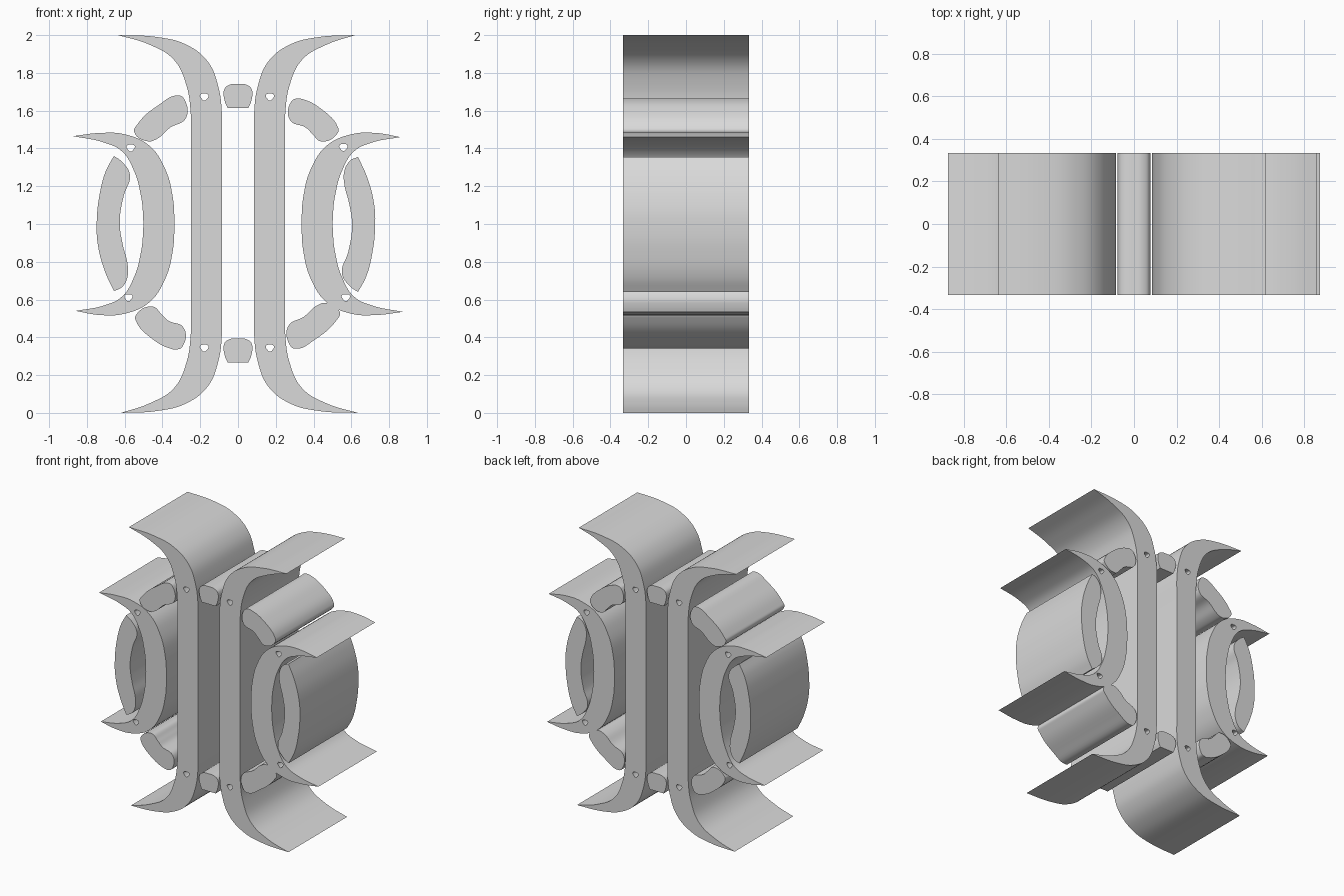
import bpy
import bmesh
import math

cube = bpy.data.objects.get("Cube")
if cube:
    bpy.data.objects.remove(cube, do_unlink=True)

HALF_DEPTH = 0.333

# One plain grey for every part
grey = bpy.data.materials.new("light grey")
grey.use_nodes = True
grey.diffuse_color = (0.7, 0.7, 0.7, 1)
grey.node_tree.nodes["Principled BSDF"].inputs["Base Color"].default_value = grey.diffuse_color


def add_loop(curve, points, corners=()):
    """Add a closed smooth outline, kept sharp at the given corner indices."""
    spline = curve.splines.new('BEZIER')
    spline.bezier_points.add(len(points) - 1)
    spline.use_cyclic_u = True
    spline.resolution_u = 6
    for i, (bezier, (x, z)) in enumerate(zip(spline.bezier_points, points)):
        bezier.co = (x, z, 0)
        kind = 'VECTOR' if i in corners else 'AUTO'
        bezier.handle_left_type = bezier.handle_right_type = kind


def extrude_part(name, points, corners=(), holes=()):
    """Fill an outline in the front plane, extrude it in depth and pierce it."""
    curve = bpy.data.curves.new(name, 'CURVE')
    curve.dimensions = '2D'
    curve.fill_mode = 'BOTH'
    curve.extrude = HALF_DEPTH
    add_loop(curve, points, corners)
    for cx, cz in holes:
        add_loop(curve, [(cx + x, cz + z) for x, z in HOLE])
    source = bpy.data.objects.new(name + "_outline", curve)
    bpy.context.collection.objects.link(source)
    bpy.context.view_layer.update()
    evaluated = source.evaluated_get(bpy.context.evaluated_depsgraph_get())
    mesh = bpy.data.meshes.new_from_object(evaluated)
    bpy.data.objects.remove(source, do_unlink=True)

    # Weld caps to walls so the part is one solid
    bm = bmesh.new()
    bm.from_mesh(mesh)
    bmesh.ops.remove_doubles(bm, verts=bm.verts, dist=0.0005)
    bmesh.ops.recalc_face_normals(bm, faces=bm.faces)
    bm.to_mesh(mesh)
    bm.free()

    mesh.materials.clear()
    mesh.materials.append(grey)
    part = bpy.data.objects.new(name, mesh)
    part.rotation_euler.x = math.pi / 2
    bpy.context.collection.objects.link(part)
    bpy.ops.object.select_all(action='DESELECT')
    part.select_set(True)
    bpy.context.view_layer.objects.active = part
    bpy.ops.object.shade_smooth_by_angle(angle=math.radians(30))
    return part


def half_turn(points, dx=0, dz=0):
    """Turn points half a revolution about the middle of the model."""
    return [(dx - x, 2 + dz - z) for x, z in points]


def flip(points):
    """Reflect points top to bottom."""
    return [(x, 2 - z) for x, z in points]


def two_tipped(top, bottom, convex, concave):
    """Outline with two sharp tips, edges given from the top tip to mid height."""
    points = [top] + convex + flip(convex[::-1])
    points += [bottom] + flip(concave) + concave[::-1]
    return points, (0, 1 + 2 * len(convex))


# Small rounded triangular hole
HOLE = [(-.021, .011), (0, .018), (.021, .011), (.013, -.01), (0, -.019), (-.013, -.01)]

# Tall bars with flared ends
bar, bar_tips = two_tipped(
    (-.635, 2), (-.62, 0),
    [(-.43, 1.99), (-.275, 1.95), (-.16, 1.86), (-.105, 1.73), (-.085, 1.58), (-.085, 1.5)],
    [(-.47, 1.95), (-.34, 1.87), (-.275, 1.74), (-.25, 1.58), (-.25, 1.5)])
extrude_part("right_bar", bar, bar_tips, [(-.178, 1.672), (-.178, .343)])
extrude_part("left_bar", half_turn(bar), bar_tips, [(.169, 1.672), (.169, .343)])

# Crescents outside the bars
crescent, crescent_tips = two_tipped(
    (-.873, 1.465), (-.86, .54),
    [(-.73, 1.482), (-.6, 1.475), (-.47, 1.415), (-.385, 1.29), (-.345, 1.14), (-.337, 1.04)],
    [(-.705, 1.43), (-.615, 1.385), (-.55, 1.28), (-.515, 1.155), (-.503, 1.05)])
extrude_part("right_crescent", crescent, crescent_tips, [(-.568, 1.402), (-.58, .61)])
extrude_part("left_crescent", half_turn(crescent), crescent_tips, [(.558, 1.405), (.571, .61)])

# Curved side panels between the crescent tips
panel = [(-.657, 1.36), (-.615, 1.33), (-.572, 1.26), (-.605, 1.15), (-.626, 1.01),
         (-.61, .89), (-.585, .79), (-.585, .72), (-.615, .665), (-.657, .645),
         (-.705, .75), (-.742, .89), (-.748, 1.01), (-.732, 1.16), (-.7, 1.28)]
extrude_part("right_side_panel", panel, (0, 9))
extrude_part("left_side_panel", half_turn(panel, -.022), (0, 9))

# Slanted blocks between bars and crescents
steep = [(-.55, 1.49), (-.535, 1.525), (-.42, 1.63), (-.31, 1.68), (-.284, 1.66),
         (-.276, 1.56), (-.36, 1.51), (-.43, 1.45), (-.48, 1.438)]
extrude_part("upper_right_block", steep)
extrude_part("lower_left_block", half_turn(steep, -.01, .02))

shallow = [(.283, 1.65), (.31, 1.664), (.345, 1.66), (.44, 1.61), (.53, 1.51), (.53, 1.485),
           (.44, 1.437), (.395, 1.475), (.36, 1.51), (.275, 1.55)]
extrude_part("upper_left_block", shallow)
extrude_part("lower_right_block", half_turn(shallow, -.012))

# Small blocks between the two bars
key = [(-.055, 1.615), (.055, 1.615), (.07, 1.65), (.072, 1.715), (.05, 1.735),
       (0, 1.742), (-.05, 1.735), (-.072, 1.715), (-.07, 1.65)]
extrude_part("top_centre_block", key, (0, 1))
extrude_part("bottom_centre_block", [(x, z - 1.347) for x, z in key], (0, 1))
